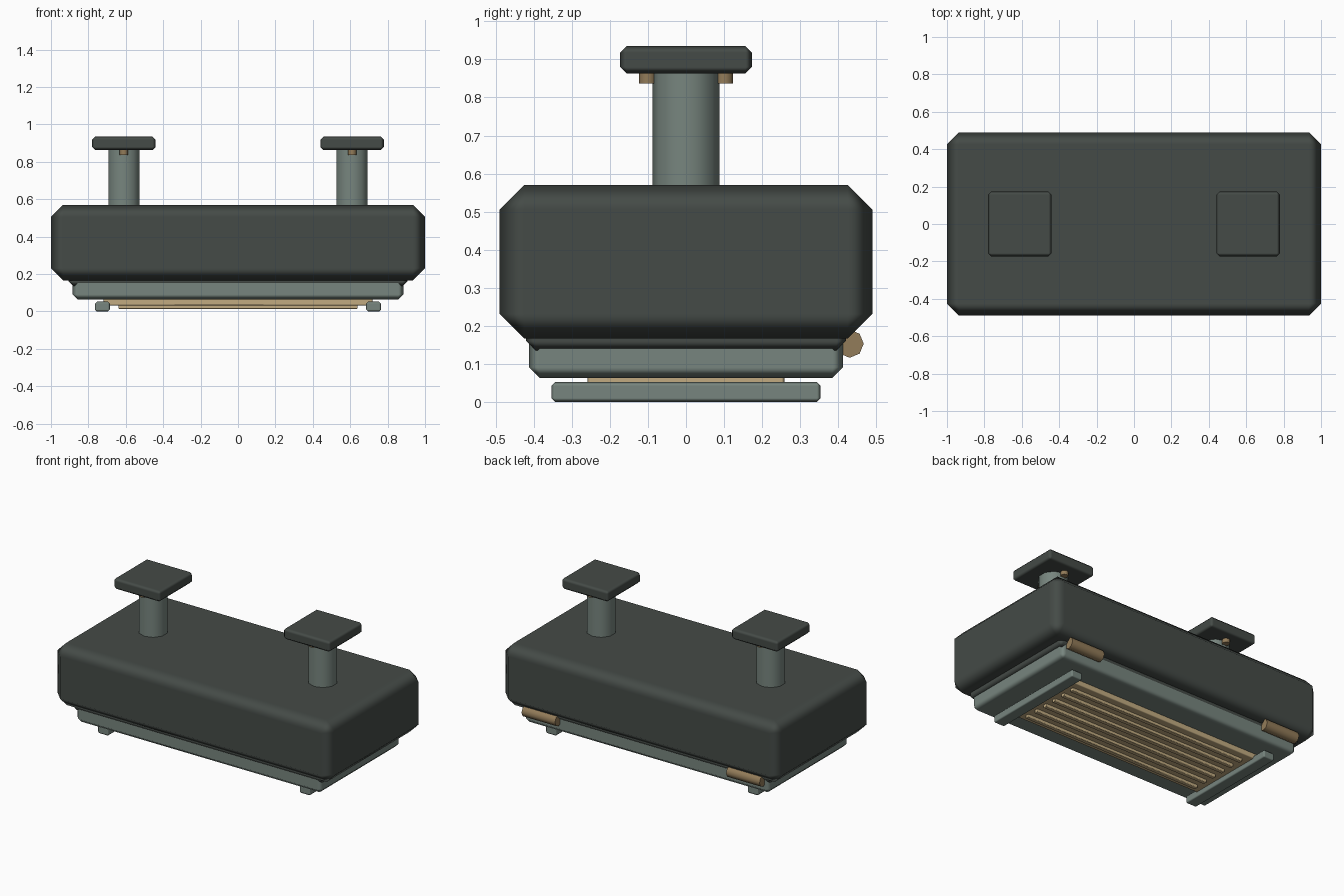
import bpy
import math

cube = bpy.data.objects.get("Cube")
if cube:
    bpy.data.objects.remove(cube, do_unlink=True)


def material(name, rgb):
    mat = bpy.data.materials.new(name)
    mat.use_nodes = True
    mat.diffuse_color = (*rgb, 1)
    mat.node_tree.nodes["Principled BSDF"].inputs["Base Color"].default_value = (*rgb, 1)
    return mat


CHARCOAL = material("charcoal", (0.059, 0.07, 0.063))
GREY_GREEN = material("grey_green", (0.185, 0.235, 0.21))
TAN = material("light_tan", (0.54, 0.41, 0.22))
BRONZE = material("bronze", (0.29, 0.2, 0.1))


def box(name, x, y, z, mat, bevel):
    """Box from (low, high) ranges, with a softly shaded chamfer."""
    spans = (x, y, z)
    bpy.ops.mesh.primitive_cube_add(size=1, location=[(a + b) / 2 for a, b in spans])
    obj = bpy.context.object
    obj.name = name
    obj.scale = [b - a for a, b in spans]
    bpy.ops.object.transform_apply(location=False, rotation=False, scale=True)
    obj.data.materials.append(mat)
    bpy.ops.object.shade_smooth()
    mod = obj.modifiers.new("chamfer", "BEVEL")
    mod.width = bevel
    mod.segments = 1
    mod.limit_method = "NONE"
    mod.harden_normals = True
    return obj


def rod(name, radius, depth, sides, location, mat, rotation=(0, 0, 0)):
    """Few-sided cylinder with smooth sides and sharp ends."""
    bpy.ops.mesh.primitive_cylinder_add(vertices=sides, radius=radius, depth=depth,
                                        location=location, rotation=rotation)
    obj = bpy.context.object
    obj.name = name
    obj.data.materials.append(mat)
    bpy.ops.object.shade_smooth_by_angle(angle=math.radians(50))
    return obj


# Main housing, seal and lower door
box("housing", (-1, 1), (-0.49, 0.49), (0.166, 0.57), CHARCOAL, 0.065)
box("seal", (-0.905, 0.905), (-0.42, 0.42), (0.135, 0.22), CHARCOAL, 0.025)
box("door", (-0.885, 0.885), (-0.413, 0.413), (0.063, 0.18), GREY_GREEN, 0.028)

# Vent plate with long thin slats underneath
box("vent_plate", (-0.72, 0.72), (-0.259, 0.259), (0.031, 0.072), TAN, 0.008)
SLATS = 6
for i in range(SLATS):
    y = (i - (SLATS - 1) / 2) * 0.08
    box(f"slat_{i + 1}", (-0.64, 0.64), (y - 0.014, y + 0.014), (0.013, 0.04), TAN, 0.004)

for side, s in (("left", 1), ("right", -1)):
    # Rail below the door
    box(f"{side}_rail", (s * 0.725 - 0.04, s * 0.725 + 0.04), (-0.354, 0.354),
        (0, 0.052), GREY_GREEN, 0.01)
    # Hinge barrel at the back
    rod(f"{side}_hinge", 0.037, 0.24, 8, (s * 0.735, 0.43, 0.153), BRONZE,
        (0, math.pi / 2, 0))
    # Hanging post, ceiling pad and bolts
    x = s * 0.61
    rod(f"{side}_post", 0.088, 0.35, 10, (x, 0, 0.705), GREY_GREEN)
    box(f"{side}_pad", (x - 0.17, x + 0.17), (-0.173, 0.173), (0.863, 0.935), CHARCOAL, 0.017)
    for end, e in (("front", -1), ("back", 1)):
        rod(f"{side}_{end}_bolt", 0.023, 0.04, 8, (x, e * 0.101, 0.857), BRONZE)
